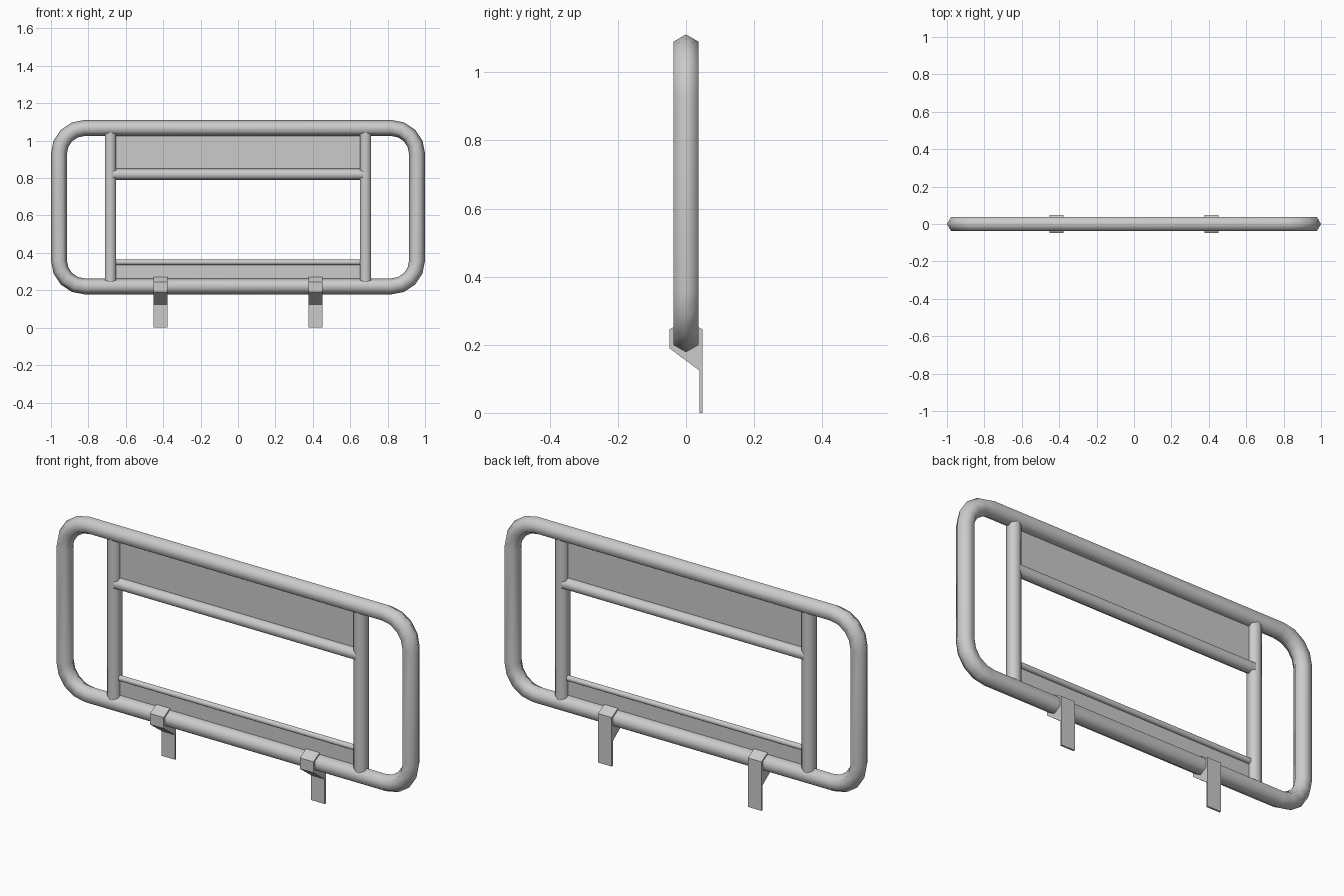
import bpy, bmesh
from math import sin, cos, pi
from mathutils import Vector

if "Cube" in bpy.data.objects:
    bpy.data.objects.remove(bpy.data.objects["Cube"])


def finish(bm, name, smooth=True):
    bmesh.ops.recalc_face_normals(bm, faces=bm.faces)
    for f in bm.faces:
        f.smooth = smooth and len(f.verts) == 4
    me = bpy.data.meshes.new(name)
    bm.to_mesh(me)
    bm.free()
    ob = bpy.data.objects.new(name, me)
    bpy.context.collection.objects.link(ob)
    return ob


def bridge(bm, a, b):
    n = len(a)
    for i in range(n):
        bm.faces.new((a[i], a[(i + 1) % n], b[(i + 1) % n], b[i]))


def hex_bar(name, start, end, r, corner_dir):
    """Six-sided bar with one corner pointing along corner_dir."""
    start, end, u = Vector(start), Vector(end), Vector(corner_dir)
    v = (end - start).normalized().cross(u)
    bm = bmesh.new()
    rings = [[bm.verts.new(p + r * (u * cos(k * pi / 3) + v * sin(k * pi / 3)))
              for k in range(6)] for p in (start, end)]
    bridge(bm, *rings)
    bm.faces.new(rings[0])
    bm.faces.new(rings[1])
    return finish(bm, name)


def rounded_frame(name, cx, z0, z1, rad, r, seg):
    """Hexagonal tube swept round a rounded rectangle."""
    bm = bmesh.new()
    rings = []
    corners = [(cx, z1), (-cx, z1), (-cx, z0), (cx, z0)]
    for q, (x, z) in enumerate(corners):
        for s in range(seg + 1):
            a = (q + s / seg) * pi / 2
            ring = []
            for k in range(6):
                d = rad + r * cos(k * pi / 3)
                ring.append(bm.verts.new((x + d * cos(a), r * sin(k * pi / 3), z + d * sin(a))))
            rings.append(ring)
    for i in range(len(rings)):
        bridge(bm, rings[i - 1], rings[i])
    return finish(bm, name)


def panel(name, x, z0, z1):
    bm = bmesh.new()
    bm.faces.new([bm.verts.new(p) for p in ((-x, 0, z0), (x, 0, z0), (x, 0, z1), (-x, 0, z1))])
    return finish(bm, name, False)


def bracket(name, x, w):
    """Side profile (y, z) extruded across x."""
    prof = [(-.049, .19), (-.049, .245), (0, .272), (.049, .245),
            (.049, 0), (.04, 0), (.04, .124)]
    bm = bmesh.new()
    a, b = [[bm.verts.new((x + s * w / 2, y, z)) for y, z in prof] for s in (-1, 1)]
    bridge(bm, a, b)
    bm.faces.new(a)
    bm.faces.new(b)
    return finish(bm, name, False)


# Outer tube frame
rounded_frame("outer_frame", 0.82, 0.358, 0.931, 0.137, 0.043, 4)

# Uprights and clamp brackets on both sides
for side, s in (("left", -1), ("right", 1)):
    hex_bar(side + "_post", (s * .682, 0, .22), (s * .682, 0, 1.068), .0346, (0, 1, 0))
    bracket(side + "_bracket", s * .414, .075)

# Cross bars and infill panels
hex_bar("upper_cross_bar", (-.682, 0, .82), (.682, 0, .82), .031, (0, 0, 1))
hex_bar("lower_cross_bar", (-.682, 0, .35), (.682, 0, .35), .0155, (0, 0, 1))
panel("upper_panel", .682, .82, 1.068)
panel("lower_panel", .682, .22, .35)
